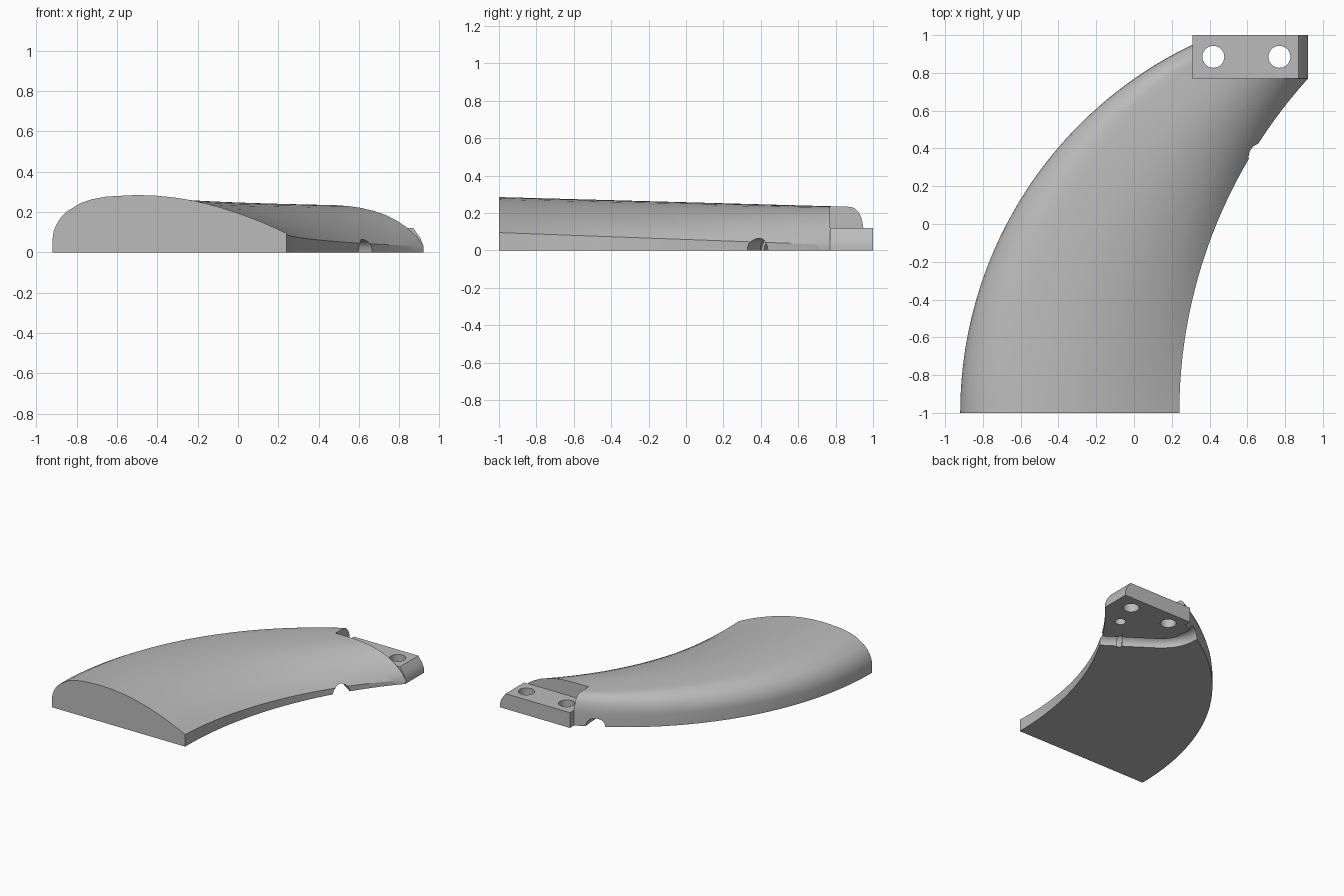
import bpy, bmesh, math

cube = bpy.data.objects.get("Cube")
if cube:
    bpy.data.objects.remove(cube)

grey = bpy.data.materials.new("plain_grey")
grey.use_nodes = True
COLOUR = (0.5, 0.5, 0.5, 1)
grey.diffuse_color = COLOUR
grey.node_tree.nodes["Principled BSDF"].inputs["Base Color"].default_value = COLOUR


def make(name, bm):
    bmesh.ops.recalc_face_normals(bm, faces=bm.faces)
    mesh = bpy.data.meshes.new(name)
    bm.to_mesh(mesh)
    bm.free()
    mesh.materials.append(grey)
    obj = bpy.data.objects.new(name, mesh)
    bpy.context.collection.objects.link(obj)
    return obj


def loft(name, sections):
    """Skin a row of closed sections and cap both ends."""
    bm = bmesh.new()
    rings = [[bm.verts.new(p) for p in s] for s in sections]
    n = len(rings[0])
    for a, b in zip(rings, rings[1:]):
        for i in range(n):
            j = (i + 1) % n
            bm.faces.new((a[i], a[j], b[j], b[i]))
    bm.faces.new(rings[0])
    bm.faces.new(rings[-1])
    return make(name, bm)


def box(name, x0, x1, y0, y1, z0, z1):
    xz = [(x0, z0), (x1, z0), (x1, z1), (x0, z1)]
    return loft(name, [[(x, y, z) for x, z in xz] for y in (y0, y1)])


def cylinder(name, x, y, r, z0, z1):
    turn = [2 * math.pi * i / 40 for i in range(40)]
    return loft(name, [[(x + r * math.cos(t), y + r * math.sin(t), z) for t in turn]
                       for z in (z0, z1)])


def tube(name, points, r):
    """Rounded channel cutter along a path lying on the ground."""
    curve = bpy.data.curves.new(name, "CURVE")
    curve.dimensions = "3D"
    curve.bevel_depth, curve.bevel_resolution = r, 8
    curve.use_fill_caps = True
    spline = curve.splines.new("NURBS")
    spline.points.add(len(points) - 1)
    for p, (x, y) in zip(spline.points, points):
        p.co = (x, y, 0, 1)
    spline.use_endpoint_u = True
    spline.order_u, spline.resolution_u = 3, 6
    obj = bpy.data.objects.new(name, curve)
    bpy.context.collection.objects.link(obj)
    select(obj)
    bpy.ops.object.convert(target="MESH")
    return bpy.context.object


def select(obj):
    bpy.ops.object.select_all(action="DESELECT")
    obj.select_set(True)
    bpy.context.view_layer.objects.active = obj


def cut(obj, cutters):
    for c in cutters:
        mod = obj.modifiers.new("cut", "BOOLEAN")
        mod.operation, mod.solver, mod.object = "DIFFERENCE", "EXACT", c
        select(obj)
        bpy.ops.object.modifier_apply(modifier=mod.name)
        bpy.data.objects.remove(c)


def finish(obj):
    select(obj)
    bpy.ops.object.shade_smooth_by_angle(angle=math.radians(30))


# Top profile: fraction of width, height at the front, height at the back
PROFILE = [(0, .07, .10), (.005, .105, .13), (.017, .14, .155), (.035, .173, .18),
           (.06, .202, .2), (.12, .245, .227), (.17, .264, .233), (.23, .277, .235),
           (.36, .285, .236), (.45, .281, .236), (.53, .271, .234), (.6, .257, .229),
           (.66, .241, .221), (.73, .219, .206), (.79, .196, .187), (.85, .171, .16),
           (.9, .148, .13), (.96, .117, .08), (1, .095, .03)]


def arc(x, radius, y):
    """Plan edge: a circular arc leaving the front end straight back."""
    return x + radius - math.sqrt(radius ** 2 - (y + 1) ** 2)


def body_section(y):
    left = arc(-.92, 2.16, y)
    right = arc(.24, 2.64, y)
    t = min((y + 1) / 1.77, 1)
    top = [(left + u * (right - left), y, a + (b - a) * t) for u, a, b in PROFILE]
    return [(left, y, 0)] + top + [(right, y, 0)]


# Curved, tapering body
STEPS = 48
body = loft("curved_body", [body_section(-1 + 1.96 * i / STEPS) for i in range(STEPS + 1)])

# Rear step, cable channel with a small collar, and blind hole underneath
channel = [(.80, .27), (.62, .39), (.40, .54), (.24, .65), (.18, .75), (.18, .86), (.15, 1.05)]
cut(body, [
    box("step_cutter", .31, 1.6, .77, 1.3, -.2, .6),
    tube("channel_cutter", channel, .065),
    tube("collar_cutter", [(.53, .45), (.515, .46), (.50, .47)], .08),
    cylinder("blind_hole_cutter", .70, .68, .04, -.1, .09),
])
finish(body)

# Mounting tab with a sloping outer side and two screw holes
tab_outline = [(.31, 0), (.92, 0), (.92, .03), (.905, .07), (.87, .12), (.31, .12)]
tab = loft("mounting_tab", [[(x, y, z) for x, z in tab_outline] for y in (.77, 1)])
cut(tab, [cylinder("screw_hole_cutter", x, .885, .058, -.1, .3) for x in (.42, .77)])
finish(tab)
